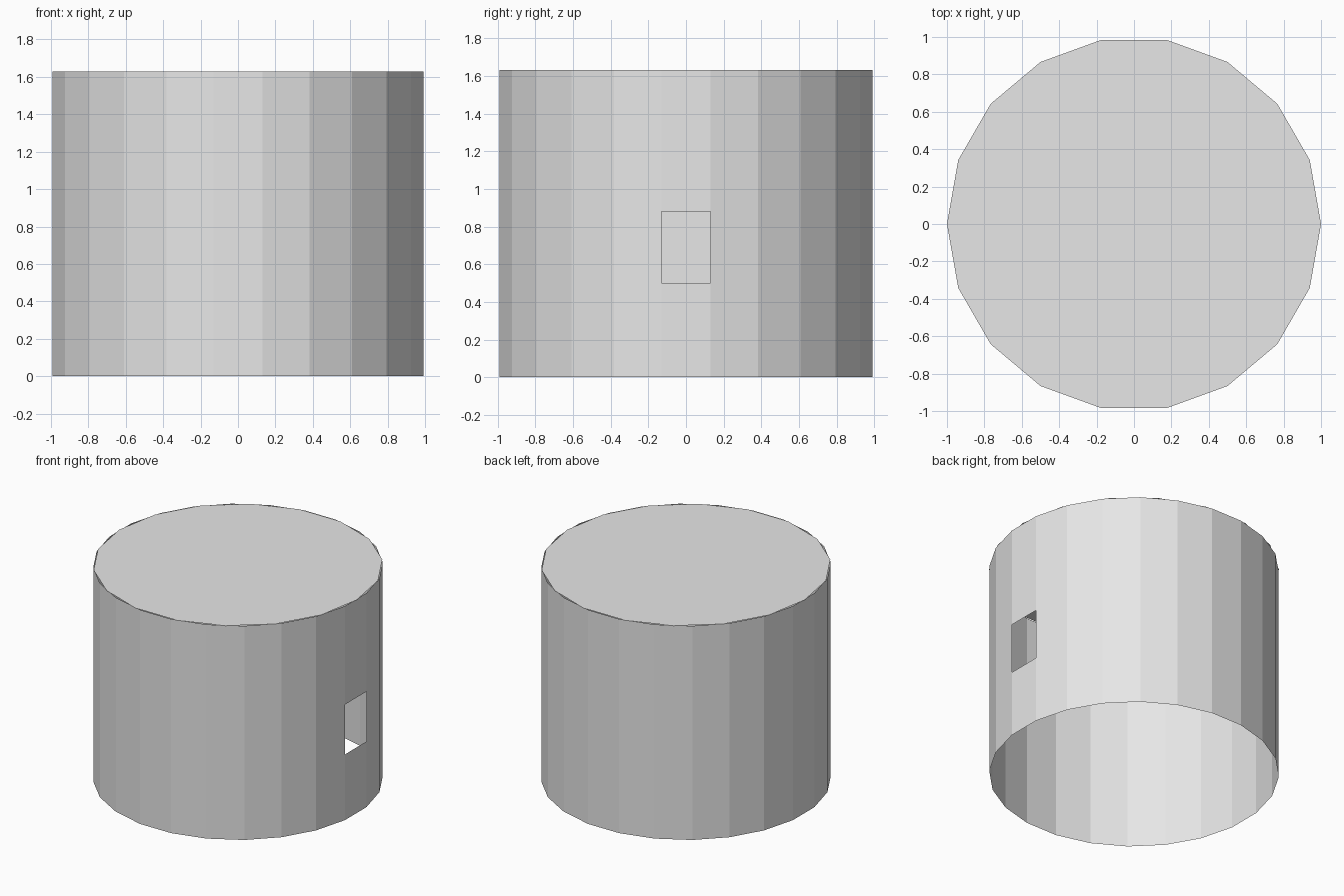
import bpy, bmesh, math

if "Cube" in bpy.data.objects:
    bpy.data.objects.remove(bpy.data.objects["Cube"])

HEIGHT = 1.63


def make_object(name, bm, mat):
    mesh = bpy.data.meshes.new(name)
    bm.to_mesh(mesh)
    bm.free()
    mesh.materials.append(mat)
    obj = bpy.data.objects.new(name, mesh)
    bpy.context.collection.objects.link(obj)
    return obj


def ring(bm, sides, radius, z, turn=0.0):
    return [bm.verts.new((radius * math.cos(turn + math.tau * i / sides),
                          radius * math.sin(turn + math.tau * i / sides), z))
            for i in range(sides)]


grey = bpy.data.materials.new("light_grey")
grey.diffuse_color = (0.8, 0.8, 0.8, 1)
grey.use_nodes = True
grey.node_tree.nodes["Principled BSDF"].inputs["Base Color"].default_value = grey.diffuse_color

# Thin 24-sided wall, open below, with a window in the facet facing +x
SIDES = 24
bm = bmesh.new()
rings = [ring(bm, SIDES, 1.0, z, -math.pi / SIDES) for z in (0, 0.5, 0.88, HEIGHT)]
for level, (low, high) in enumerate(zip(rings, rings[1:])):
    for i in range(SIDES):
        if level == 1 and i == 0:
            continue  # window opening
        j = (i + 1) % SIDES
        bm.faces.new((low[i], low[j], high[j], high[i]))
make_object("wall", bm, grey)

# Flat 18-sided roof disc
bm = bmesh.new()
bm.faces.new(ring(bm, 18, 1.0, HEIGHT))
make_object("roof", bm, grey)
